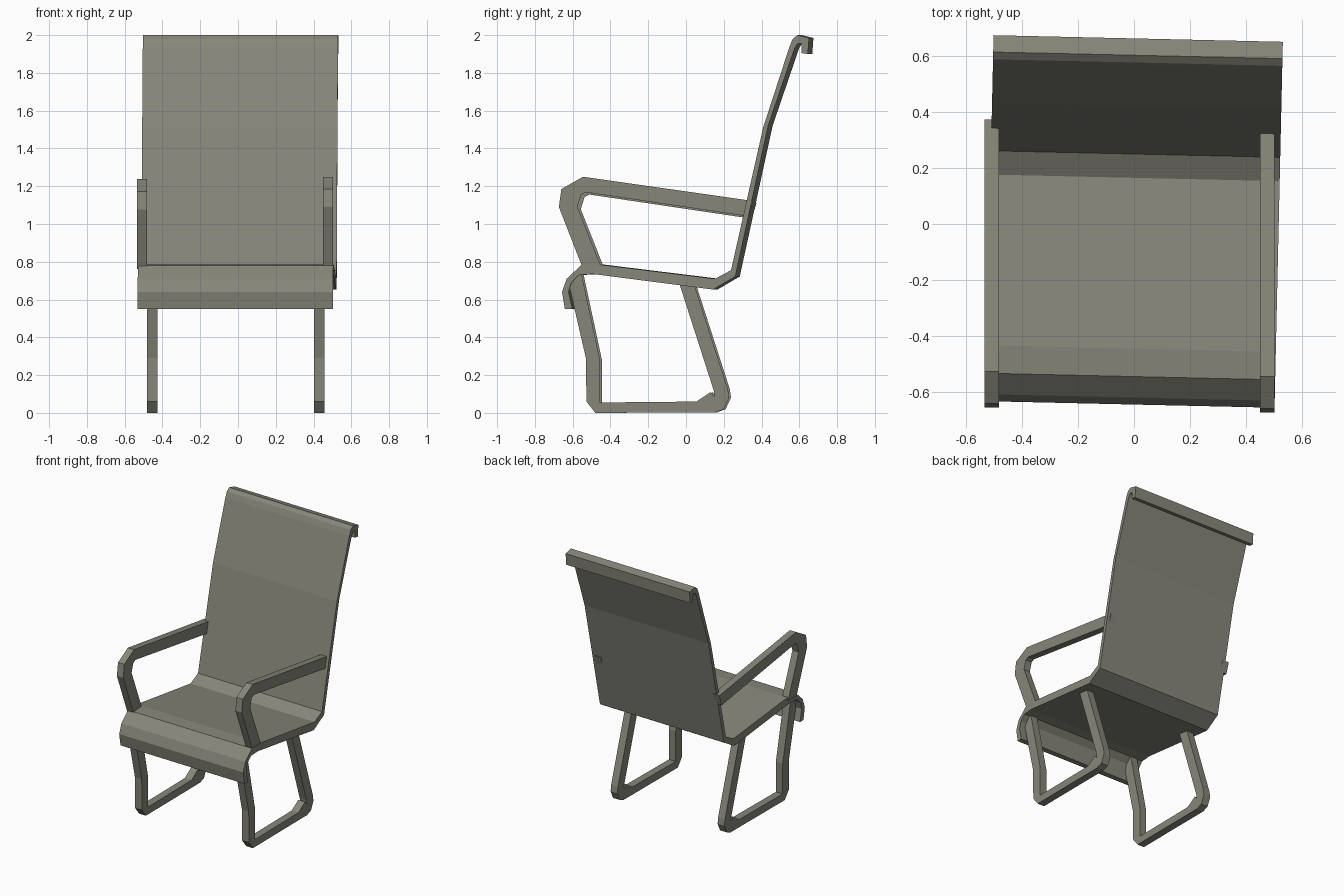
import bpy, bmesh, math

# Dark olive grey for every part
olive = bpy.data.materials.new("olive_grey")
olive.diffuse_color = (0.24, 0.24, 0.195, 1)


def extrude_profile(name, outline, x0, x1, dy=0.0, dz=0.0):
    """Closed (y, z) outline extruded from x0 to x1."""
    bm = bmesh.new()
    face = bm.faces.new([bm.verts.new((x0, y + dy, z + dz)) for y, z in outline])
    new = bmesh.ops.extrude_face_region(bm, geom=[face])["geom"]
    verts = [v for v in new if isinstance(v, bmesh.types.BMVert)]
    bmesh.ops.translate(bm, verts=verts, vec=(x1 - x0, 0, 0))
    bmesh.ops.recalc_face_normals(bm, faces=bm.faces)
    mesh = bpy.data.meshes.new(name)
    bm.to_mesh(mesh)
    bm.free()
    mesh.materials.append(olive)
    obj = bpy.data.objects.new(name, mesh)
    bpy.context.collection.objects.link(obj)
    return obj


# One bent sheet: front lip, seat, backrest and rolled top (turned very slightly)
seat_top = [(-0.63, 0.55), (-0.645, 0.64), (-0.62, 0.71), (-0.545, 0.78),
            (-0.445, 0.785), (0.165, 0.71), (0.25, 0.755), (0.42, 1.51),
            (0.56, 1.94), (0.577, 1.98), (0.603, 2.0), (0.663, 1.985), (0.657, 1.90)]
seat_under = [(0.622, 1.905), (0.624, 1.955), (0.602, 1.955), (0.587, 1.93),
              (0.447, 1.52), (0.273, 0.722), (0.155, 0.653), (-0.48, 0.735),
              (-0.555, 0.73), (-0.595, 0.69), (-0.61, 0.64), (-0.59, 0.55)]
seat = extrude_profile("seat_and_back", seat_top + seat_under, -0.517, 0.517)
seat.rotation_euler.z = math.radians(-1.3)

# Armrests: post rising from the seat and a bar running through the backrest
arm = [(-0.55, 0.775), (-0.673, 1.09), (-0.66, 1.185), (-0.545, 1.25),
       (0.355, 1.122), (0.33, 1.04), (-0.53, 1.168), (-0.555, 1.155),
       (-0.575, 1.09), (-0.45, 0.775)]
extrude_profile("right_armrest", arm, 0.45, 0.502)
extrude_profile("left_armrest", arm, -0.535, -0.483, 0.018, -0.012)

# Sled legs: front leg, floor runner and rear leg in one bent bar
leg = [(-0.62, 0.68), (-0.53, 0.29), (-0.527, 0.06), (-0.48, 0.0),
       (0.155, 0.003), (0.2, 0.02), (0.228, 0.08), (0.222, 0.125),
       (0.04, 0.69), (-0.037, 0.69), (0.148, 0.115), (0.15, 0.085),
       (0.13, 0.11), (0.055, 0.06), (-0.455, 0.055), (-0.455, 0.28), (-0.555, 0.745)]
extrude_profile("right_legs", leg, 0.403, 0.459)
extrude_profile("left_legs", leg, -0.482, -0.426, 0.01)
